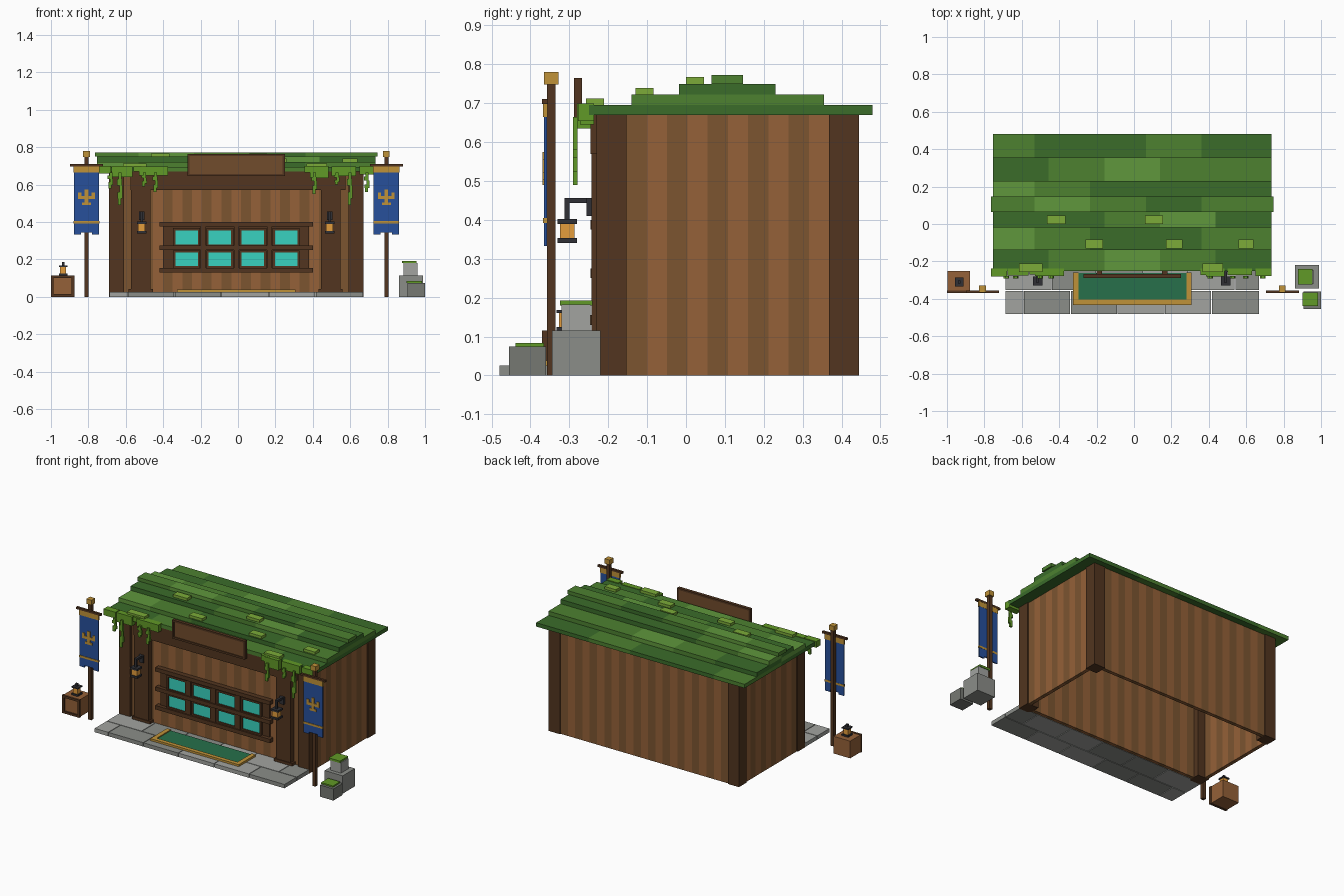
import bpy, bmesh, random
from mathutils import Matrix

if "Cube" in bpy.data.objects:
    bpy.data.objects.remove(bpy.data.objects["Cube"])

random.seed(4)
COLORS = {
    "dark_wood": (.085, .036, .014), "mid_wood": (.165, .072, .025), "plank_a": (.2, .09, .03),
    "plank_b": (.3, .12, .04), "roof_a": (.043, .15, .023), "roof_b": (.075, .22, .03),
    "roof_c": (.115, .31, .045), "leaf": (.12, .32, .02), "moss": (.2, .41, .04),
    "gold": (.53, .29, .04), "blue": (.02, .08, .33), "iron": (.03, .03, .035),
    "glow": (.78, .34, .045), "glass": (.04, .65, .53), "rug_green": (.02, .16, .07),
    "stone_a": (.36, .37, .35), "stone_b": (.26, .27, .25), "stone_c": (.18, .19, .17)}
MATS = {}


def mat(name):
    if name not in MATS:
        MATS[name] = bpy.data.materials.new(name)
        MATS[name].diffuse_color = (*COLORS[name], 1)
    return MATS[name]


def build(name, boxes):
    """One object from boxes (x0, x1, y0, y1, z0, z1, colour)."""
    bm, used = bmesh.new(), []
    for x0, x1, y0, y1, z0, z1, c in boxes:
        if c not in used:
            used.append(c)
        m = Matrix.Translation(((x0 + x1) / 2, (y0 + y1) / 2, (z0 + z1) / 2)) @ Matrix.Diagonal((x1 - x0, y1 - y0, z1 - z0, 1))
        verts = bmesh.ops.create_cube(bm, size=1, matrix=m)["verts"]
        for f in {f for v in verts for f in v.link_faces}:
            f.material_index = used.index(c)
    me = bpy.data.meshes.new(name)
    bm.to_mesh(me)
    bm.free()
    for c in used:
        me.materials.append(mat(c))
    ob = bpy.data.objects.new(name, me)
    bpy.context.collection.objects.link(ob)
    return ob


def frame(x0, x1, y0, y1, z0, z1, w, c):
    """Four bars round an upright rectangle."""
    return [(x0, x1, y0, y1, z0, z0 + w, c), (x0, x1, y0, y1, z1 - w, z1, c),
            (x0, x0 + w, y0, y1, z0 + w, z1 - w, c), (x1 - w, x1, y0, y1, z0 + w, z1 - w, c)]


def cuts(a, b, n):
    return [(a + (b - a) * i / n, a + (b - a) * (i + 1) / n) for i in range(n)]


X0, X1 = -.69, .67

# Plank walls, hollow and open below
tone = lambda i: ("plank_a", "plank_b")[i % 2]
long_planks = list(enumerate(cuts(-.61, .59, 23)))
side_planks = list(enumerate(cuts(-.153, .368, 10)))
build("front_wall", [(a, b, -.212, -.19, 0, .67, tone(i)) for i, (a, b) in long_planks])
build("back_wall", [(a, b, .415, .438, 0, .67, tone(i)) for i, (a, b) in long_planks])
build("right_wall", [(X1 - .03, X1 - .007, a, b, 0, .67, tone(i)) for i, (a, b) in side_planks])
build("left_wall", [(X0 + .007, X0 + .03, a, b, 0, .67, tone(i)) for i, (a, b) in side_planks])

# Corner posts, door posts and front beam
build("corner_posts", [(x, x + .08, y, y + .077, 0, .67, "dark_wood")
                       for x in (X0, X1 - .08) for y in (-.23, .368)])
posts = []
for x in (-.575, .44):
    posts += [(x + .003, x + .107, -.243, -.2, .025, .57, "dark_wood"),
              (x - .01, x + .12, -.248, -.2, .025, .042, "dark_wood")]
build("front_posts", posts)
build("front_beam", [(-.575, .575, -.245, -.2, .57, .67, "dark_wood")])

# Stepped mossy roof: stacked layers, front and back halves split into tinted columns
layers = [(-.25, .48, .67, .695), (-.14, .355, .695, .722), (-.018, .23, .722, .75), (.065, .147, .75, .773)]
roof = []
for i, (y0, y1, z0, z1) in enumerate(layers):
    e = .01 if i == 3 else 0
    for half, (a_y, b_y) in enumerate([(y0, .106), (.106, y1)] if i < 3 else [(y0, y1)]):
        shift = (.075 if (i + half) % 2 else 0)
        edges = [-.755 - e] + [-.755 + .298 * k - shift for k in range(1, 5)] + [.735 + e]
        end_tone = "roof_b" if i % 2 else "roof_a"
        for k, (a, b) in enumerate(zip(edges, edges[1:])):
            tint = "roof_" + "abcba"[(k + 2 * i + 3 * half) % 5]
            roof.append((a, b, a_y, b_y, z0, z1, end_tone if k == 4 else tint))
build("roof", roof)
moss = [(x, x + w, y, y + .046, z, z + .017, "moss") for x, w, y, z in
        [(-.26, .095, -.13, .722), (.17, .09, -.13, .722), (.56, .08, -.13, .722),
         (-.465, .1, 0, .75), (.06, .095, 0, .75), (-.615, .125, -.257, .695), (.365, .11, -.257, .695)]]
build("roof_moss", moss)

# Leaves and vines along the eaves
leaves = [(a, b, -.28 + d, -.237, z0, z1, "leaf") for a, b, z0, z1, d in
          [(-.765, -.68, .66, .70, 0), (-.675, -.565, .64, .699, .004), (-.56, -.515, .67, .7, .01),
           (-.53, -.375, .65, .698, .002), (.355, .41, .665, .70, .006), (.385, .485, .635, .699, 0),
           (.5, .63, .645, .698, .008), (.65, .735, .655, .70, .002)]]
build("eave_leaves", leaves)
vines = []
for x, end in [(-.68, .58), (-.63, .49), (-.5, .59), (-.44, .56), (.41, .55), (.53, .6), (.6, .49), (.69, .56)]:
    for k, (z0, z1) in enumerate(cuts(end, .665, 5)):
        w, o = (.008, .013)[k % 2], .004 * (k % 3 - 1)
        vines.append((x + o - w, x + o + w, -.291, -.279, z0, z1, "leaf"))
build("hanging_vines", vines)

# Blank sign board
build("sign_board", [(-.26, .24, -.282, -.268, .655, .755, "mid_wood")]
      + frame(-.27, .25, -.288, -.267, .645, .765, .012, "dark_wood"))
build("sign_brackets", [(x, x + .03, -.27, -.24, .65, .668, "dark_wood") for x in (-.2, .15)])

# Window with eight panes and three ledges
window = [(-.40, .38, -.222, -.2, .14, .39, "dark_wood")]
for x in (-.275, -.097, .08, .257):
    for z0, z1 in ((.165, .237), (.28, .355)):
        window += [(x - .06, x + .06, -.228, -.22, z0, z1, "glass")]
        window += frame(x - .072, x + .072, -.235, -.22, z0 - .012, z1 + .012, .012, "dark_wood")
window += [(x - .014, x + .014, -.238, -.22, .15, .38, "dark_wood") for x in (-.186, -.008, .168)]
window += [(-.42, .40, -.245, -.2, z, z + .025, "dark_wood") for z in (.13, .25, .375)]
build("window", window)

# Wall lanterns
for side, x in (("left", -.515), ("right", .49)):
    d = "iron"
    build(side + "_wall_lantern", [
        (x - .015, x + .015, -.256, -.242, .41, .457, d), (x - .008, x + .008, -.312, -.245, .443, .457, d),
        (x - .007, x + .007, -.312, -.299, .40, .445, d), (x - .026, x + .026, -.33, -.28, .39, .402, d),
        (x - .019, x + .019, -.324, -.287, .352, .39, "glow"), (x - .026, x + .026, -.33, -.28, .34, .353, d)])

# Banners on poles
for side, x in (("left", -.81), ("right", .793)):
    build(side + "_banner_pole", [
        (x - .011, x + .011, -.357, -.335, 0, .75, "dark_wood"),
        (x - .018, x + .018, -.365, -.328, .748, .78, "gold"),
        (x - .088, x + .088, -.37, -.355, .698, .711, "dark_wood")])
    g = "gold"
    cloth = [(x - .068, x + .068, -.365, -.357, .345, .70, "blue"),
             (x - .068, x - .03, -.365, -.357, .333, .346, "blue"),
             (x + .03, x + .068, -.365, -.357, .333, .346, "blue"),
             (x - .07, x + .07, -.368, -.356, .665, .70, g), (x - .069, x + .069, -.368, -.356, .392, .405, g)]
    # Plain block ornament
    cloth += [(x - .01, x + .01, -.369, -.364, .49, .575, g), (x - .045, x + .045, -.369, -.364, .522, .54, g),
              (x - .045, x - .028, -.369, -.364, .54, .557, g), (x + .028, x + .045, -.369, -.364, .54, .557, g),
              (x - .024, x + .024, -.369, -.364, .49, .505, g)]
    build(side + "_banner", cloth)

# Crate with a small lantern
crate = [(-.997, -.878, -.36, -.252, .002, .113, "plank_b")]
crate += frame(-1, -.875, -.37, -.355, 0, .115, .014, "dark_wood")
build("crate", crate)
cx, cy = -.935, -.31
build("crate_lantern", [(cx - w, cx + w, cy - w, cy + w, a, b, c) for w, a, b, c in
                        [(.023, .112, .124, "iron"), (.016, .124, .16, "glow"),
                         (.023, .16, .168, "iron"), (.007, .168, .185, "iron")]])

# Mossy stones
build("stones", [(.86, .99, -.345, -.22, 0, .115, "stone_b"), (.885, .96, -.32, -.245, .115, .182, "stone_a"),
                 (.905, 1, -.455, -.36, 0, .075, "stone_c")])
build("stone_moss", [(.876, .955, -.324, -.24, .18, .193, "leaf"), (.90, .985, -.438, -.365, .073, .084, "leaf")])

# Paving in two staggered rows
paving = []
for y0, y1, edges in ((-.48, -.358, [X0, -.59, -.34, -.09, .165, .415, X1]),
                      (-.354, -.215, [X0, -.44, -.2, .05, .29, .54, X1])):
    for k, (a, b) in enumerate(zip(edges, edges[1:])):
        paving.append((a + .002, b - .002, y0, y1, 0, .025, ("stone_a", "stone_b")[(k * k + k // 2) % 2]))
build("paving", paving)

# Rug with raised border
build("rug", [(-.298, .281, -.406, -.262, .022, .032, "rug_green"), (-.325, .308, -.432, -.405, .022, .038, "gold"),
              (-.325, -.297, -.405, -.26, .022, .038, "gold"), (.28, .308, -.405, -.26, .022, .038, "gold")])

for m in bpy.data.materials:
    if m.users and not m.is_grease_pencil:
        m.use_nodes = True
        m.node_tree.nodes["Principled BSDF"].inputs["Base Color"].default_value = m.diffuse_color
